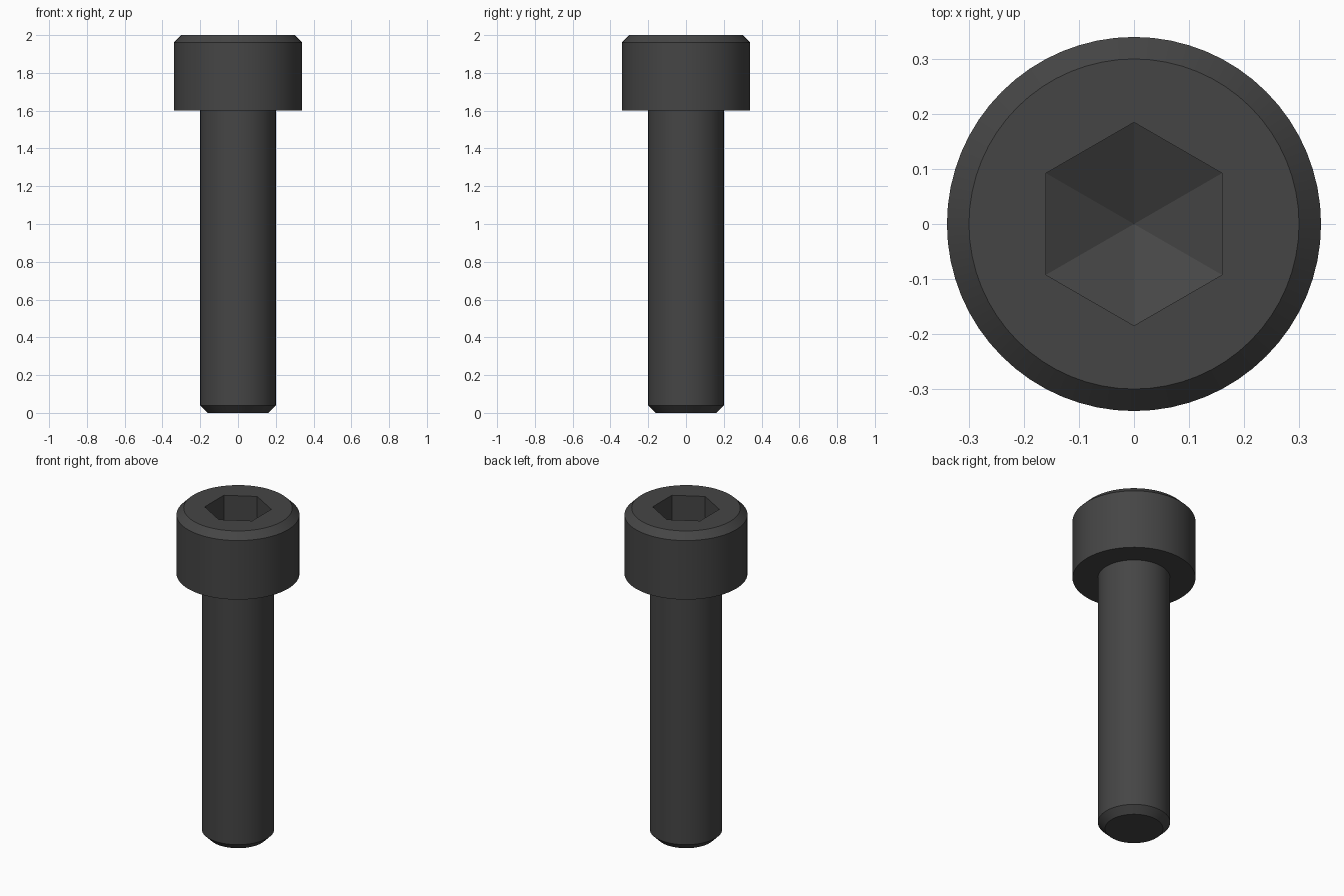
import bpy
import bmesh
import math

default = bpy.data.objects.get("Cube")
if default:
    bpy.data.objects.remove(default, do_unlink=True)

SIDES = 64
SHANK_R, HEAD_R, CHAMFER = 0.2, 0.34, 0.04
HEAD_Z, TOP_Z = 1.6, 2.0
HEX_FLAT, HEX_DEPTH, TIP_DEPTH = 0.16, 0.2, 0.09

steel = bpy.data.materials.new("black_steel")
steel.use_nodes = True
colour = (0.06, 0.06, 0.06, 1)
steel.diffuse_color = colour
steel.node_tree.nodes["Principled BSDF"].inputs["Base Color"].default_value = colour


def lathe(name, profile, sides, turn=0.0):
    """Turn (radius, height) points about z; radius 0 becomes a pole."""
    bm = bmesh.new()
    rings = []
    for r, z in profile:
        count = sides if r > 0 else 1
        angles = [turn + math.tau * i / sides for i in range(count)]
        rings.append([bm.verts.new((r * math.cos(a), r * math.sin(a), z)) for a in angles])
    for low, high in zip(rings, rings[1:]):
        for i in range(sides):
            j = (i + 1) % sides
            corners = [low[i % len(low)], low[j % len(low)],
                       high[j % len(high)], high[i % len(high)]]
            bm.faces.new(list(dict.fromkeys(corners)))
    # Flat caps on open ends
    for ring in (rings[0], rings[-1]):
        if len(ring) > 1:
            bm.faces.new(ring)
    bmesh.ops.recalc_face_normals(bm, faces=bm.faces)
    mesh = bpy.data.meshes.new(name)
    bm.to_mesh(mesh)
    bm.free()
    mesh.materials.append(steel)
    obj = bpy.data.objects.new(name, mesh)
    bpy.context.collection.objects.link(obj)
    return obj


# Shank and cap head, with chamfers at both ends
screw = lathe("socket_head_screw", [
    (SHANK_R - CHAMFER, 0),
    (SHANK_R, CHAMFER),
    (SHANK_R, HEAD_Z),
    (HEAD_R, HEAD_Z),
    (HEAD_R, TOP_Z - CHAMFER),
    (HEAD_R - CHAMFER, TOP_Z),
], SIDES)

# Hexagonal socket with a shallow pointed floor
hex_r = HEX_FLAT / math.cos(math.pi / 6)
floor = TOP_Z - HEX_DEPTH
cutter = lathe("hex_socket_cutter", [
    (0, floor - TIP_DEPTH),
    (hex_r, floor),
    (hex_r, TOP_Z + 0.1),
], 6, math.pi / 2)
cutter.hide_render = True

cut = screw.modifiers.new("hex_socket", "BOOLEAN")
cut.operation = "DIFFERENCE"
cut.solver = "EXACT"
cut.object = cutter

bpy.ops.object.select_all(action="DESELECT")
screw.select_set(True)
bpy.context.view_layer.objects.active = screw
bpy.ops.object.modifier_apply(modifier=cut.name)
bpy.data.objects.remove(cutter, do_unlink=True)

# Smooth round walls, crisp chamfers and socket
bpy.ops.object.shade_smooth_by_angle(angle=math.radians(20))
